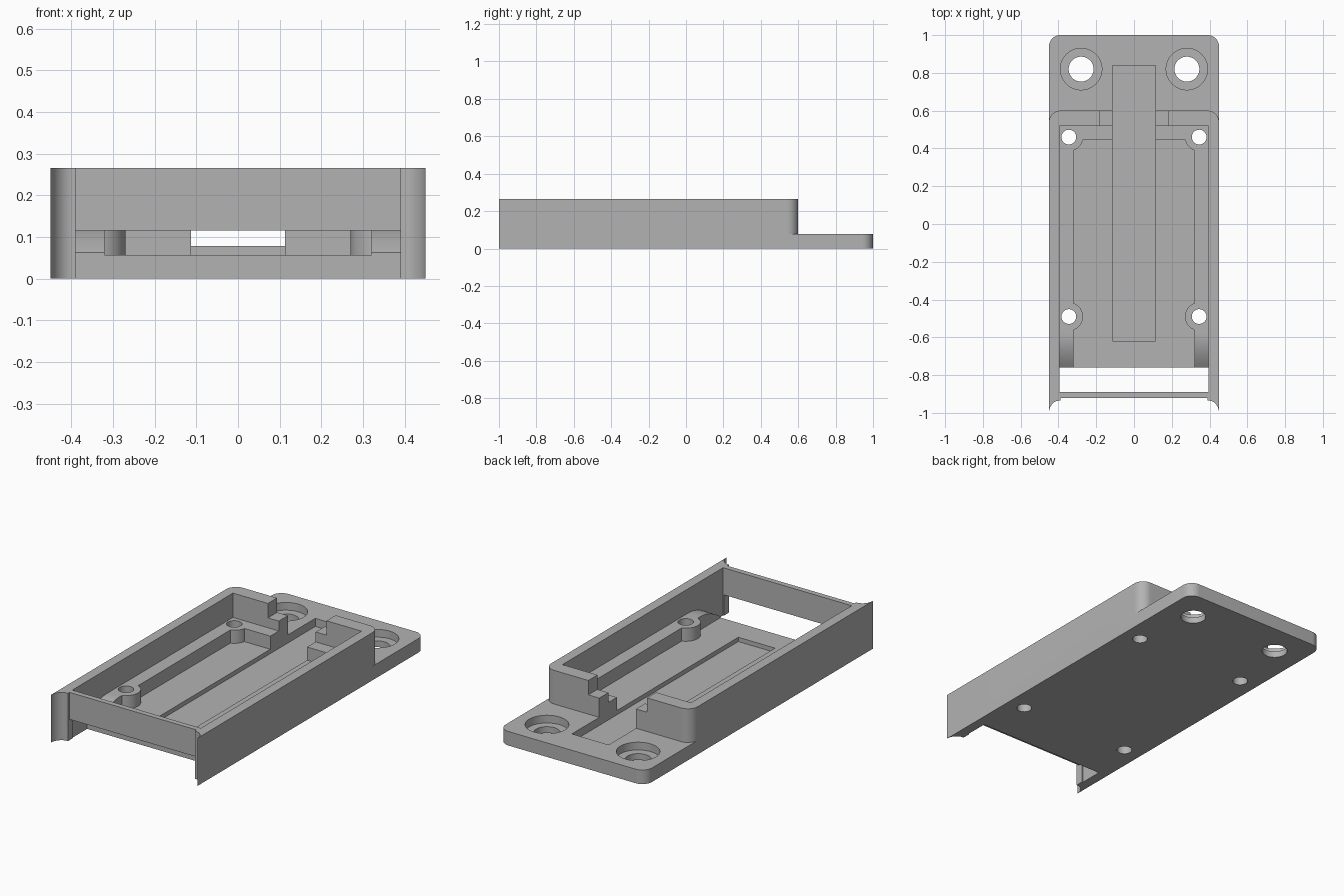
import bpy, bmesh
from math import sin, cos, pi

if "Cube" in bpy.data.objects:
    bpy.data.objects.remove(bpy.data.objects["Cube"])

grey = bpy.data.materials.new("plain_grey")
grey.use_nodes = True
colour = (0.45, 0.45, 0.45, 1)
grey.diffuse_color = colour
grey.node_tree.nodes["Principled BSDF"].inputs["Base Color"].default_value = colour


def prism(name, points, low, high, along_x=False):
    """Extrude a closed outline along z, or a (y, z) outline along x."""
    bm = bmesh.new()
    rings = []
    for h in (low, high):
        rings.append([bm.verts.new((h, a, b) if along_x else (a, b, h)) for a, b in points])
    bm.faces.new(rings[0])
    bm.faces.new(rings[1])
    n = len(points)
    for i in range(n):
        j = (i + 1) % n
        bm.faces.new((rings[0][i], rings[0][j], rings[1][j], rings[1][i]))
    bmesh.ops.recalc_face_normals(bm, faces=bm.faces)
    mesh = bpy.data.meshes.new(name)
    bm.to_mesh(mesh)
    bm.free()
    mesh.materials.append(grey)
    obj = bpy.data.objects.new(name, mesh)
    bpy.context.collection.objects.link(obj)
    return obj


def box(name, x0, x1, y0, y1, z0, z1):
    return prism(name, [(x0, y0), (x1, y0), (x1, y1), (x0, y1)], z0, z1)


def arc(cx, cy, rx, ry, start, end, steps=12):
    angles = [start + (end - start) * i / steps for i in range(steps + 1)]
    return [(cx + rx * cos(a), cy + ry * sin(a)) for a in angles]


def cylinder(name, x, y, r, z0, z1):
    return prism(name, arc(x, y, r, r, 0, 2 * pi, 48)[:-1], z0, z1)


def mirrored(half):
    return half + [(-x, y) for x, y in reversed(half)]


def combine(target, tool, operation="DIFFERENCE"):
    """Apply a boolean and remove its helper."""
    mod = target.modifiers.new("cut", "BOOLEAN")
    mod.operation = operation
    mod.solver = "EXACT"
    mod.object = tool
    bpy.ops.object.select_all(action="DESELECT")
    bpy.context.view_layer.objects.active = target
    target.select_set(True)
    bpy.ops.object.modifier_apply(modifier=mod.name)
    bpy.data.objects.remove(tool)


W, INNER, LEDGE, FLOOR = 0.45, 0.395, 0.13, 0.057
BOSSES = [(s * 0.345, y) for s in (-1, 1) for y in (-0.49, 0.46)]

# Tray block with hollow front corners and rounded back corners
half = [(0.39, -0.92), (0.39, -0.935)]
half += arc(0.395, -1, 0.055, 0.065, pi / 2, 0)
half += arc(0.39, 0.54, 0.06, 0.06, 0, pi / 2)
tray = prism("mounting_tray", mirrored(half), 0, 0.265)

# Rear mounting flange
flange = prism("flange", mirrored([(W, 0.3)] + arc(0.39, 0.94, 0.06, 0.06, 0, pi / 2)), 0, 0.078)
combine(tray, flange, "UNION")

# Upper pocket, front opening and the gap under the front bar
combine(tray, box("pocket", -INNER, INNER, -0.89, 0.52, LEDGE, 1))
combine(tray, box("opening", -INNER, INNER, -0.89, -0.76, -1, 0.2))
combine(tray, box("bar_gap", -0.39, 0.39, -1.1, -0.85, -1, 0.115))

# Lower floor, leaving round bosses standing
floor_cut = box("floor_cut", -0.32, 0.32, -0.8, 0.445, FLOOR, 0.2)
for x, y in BOSSES:
    combine(floor_cut, cylinder("boss", x, y, 0.075, -1, 1))
combine(tray, floor_cut)

# Curved ramps at the front of the side ledges
ramp = [(-0.58 - 0.18 * i / 10, LEDGE - 0.067 * (i / 10) ** 2) for i in range(11)]
ramp += [(-0.8, 0.063), (-0.8, 0.2), (-0.58, 0.2)]
for s in (-1, 1):
    lo, hi = sorted((s * 0.315, s * INNER))
    combine(tray, prism("ramp_cut", ramp, lo, hi, True))

# Stepped cable slot through the back wall, and the long groove
combine(tray, box("back_notch", -0.18, 0.18, 0.5, 0.65, 0.185, 1))
combine(tray, box("groove", -0.113, 0.113, -0.62, 0.84, 0.033, 0.5))

# Screw holes and counterbored flange holes
for x, y in BOSSES:
    combine(tray, cylinder("screw_hole", x, y, 0.039, -1, 1))
for s in (-1, 1):
    combine(tray, cylinder("flange_hole", s * 0.28, 0.82, 0.066, -1, 1))
    combine(tray, cylinder("counterbore", s * 0.28, 0.82, 0.11, 0.035, 0.2))

bpy.context.view_layer.objects.active = tray
tray.select_set(True)
bpy.ops.object.shade_smooth_by_angle(angle=pi / 6)
